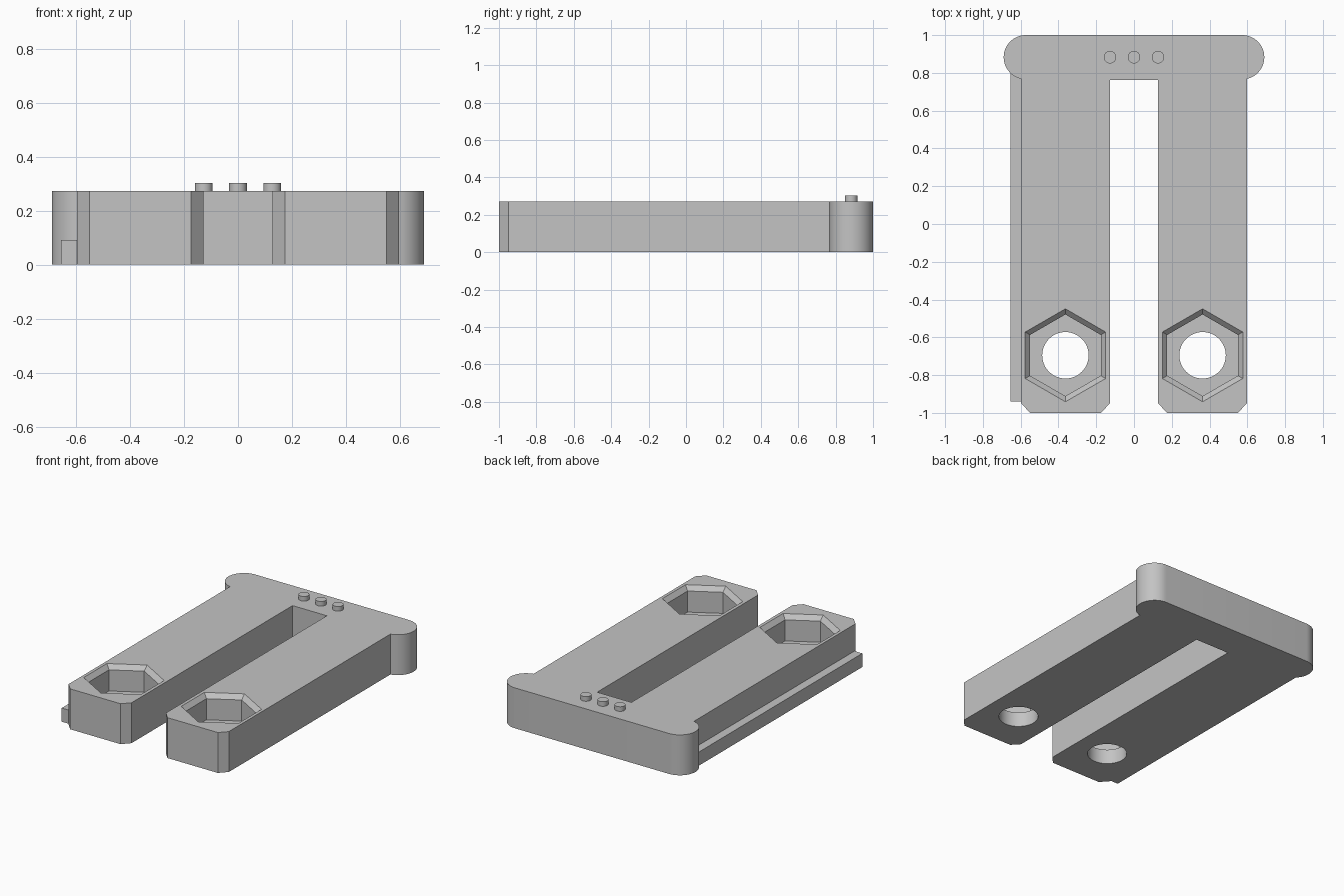
import bpy, bmesh
from math import sin, cos, pi, radians

cube = bpy.data.objects.get("Cube")
if cube:
    bpy.data.objects.remove(cube, do_unlink=True)

grey = bpy.data.materials.new("plain_grey")
grey.use_nodes = True
colour = (0.55, 0.55, 0.55, 1)
grey.diffuse_color = colour
grey.node_tree.nodes["Principled BSDF"].inputs["Base Color"].default_value = colour

HEIGHT = 0.272
FLOOR = 0.10      # floor thickness under the nut pockets
ARM_X, HOLE_Y = 0.363, -0.695


def arc(cx, cy, r, start, end, n):
    return [(cx + r * cos(start + (end - start) * i / n),
             cy + r * sin(start + (end - start) * i / n)) for i in range(n + 1)]


def ring(cx, cy, r, n, start=0.0):
    return arc(cx, cy, r, start, start + 2 * pi, n)[:-1]


def loft(name, layers):
    """Closed solid through a stack of (outline, z) layers."""
    bm = bmesh.new()
    loops = [[bm.verts.new((x, y, z)) for x, y in pts] for pts, z in layers]
    n = len(loops[0])
    for low, high in zip(loops, loops[1:]):
        for i in range(n):
            j = (i + 1) % n
            bm.faces.new((low[i], low[j], high[j], high[i]))
    bm.faces.new(loops[0][::-1])
    bm.faces.new(loops[-1])
    bmesh.ops.recalc_face_normals(bm, faces=bm.faces)
    mesh = bpy.data.meshes.new(name)
    bm.to_mesh(mesh)
    bm.free()
    mesh.materials.append(grey)
    ob = bpy.data.objects.new(name, mesh)
    bpy.context.collection.objects.link(ob)
    return ob


def activate(ob):
    bpy.ops.object.select_all(action='DESELECT')
    ob.select_set(True)
    bpy.context.view_layer.objects.active = ob


def smooth(ob):
    activate(ob)
    bpy.ops.object.shade_smooth_by_angle(angle=radians(30))


# Body: half outline of arm and rounded crossbar, mirrored to the other side
half = [(0.128, 0.763), (0.128, -0.95), (0.175, -1.0), (0.55, -1.0),
        (0.597, -0.95)]
half += arc(0.573, 0.883, 0.117, radians(-78), pi / 2, 24)
outline = half + [(-x, y) for x, y in reversed(half)]
body = loft("forked_body", [(outline, 0), (outline, HEIGHT)])

# Hexagonal pockets with a bevelled rim, and round holes through the floor
for side, x in (("right", -ARM_X), ("left", ARM_X)):
    inner = ring(x, HOLE_Y, 0.216, 6, pi / 2)
    outer = ring(x, HOLE_Y, 0.246, 6, pi / 2)
    over = ring(x, HOLE_Y, 0.276, 6, pi / 2)
    hole = ring(x, HOLE_Y, 0.123, 48)
    cutters = [
        loft(side + "_pocket_cutter", [(inner, FLOOR), (inner, HEIGHT - 0.03),
                                       (outer, HEIGHT), (over, HEIGHT + 0.03)]),
        loft(side + "_hole_cutter", [(hole, -0.1), (hole, FLOOR + 0.05)]),
    ]
    for cutter in cutters:
        cutter.hide_render = True
        activate(body)
        cut = body.modifiers.new("cut", 'BOOLEAN')
        cut.operation = 'DIFFERENCE'
        cut.solver = 'EXACT'
        cut.object = cutter
        bpy.ops.object.modifier_apply(modifier=cut.name)
        bpy.data.objects.remove(cutter, do_unlink=True)
smooth(body)

# Guide rail along the foot of the right arm
rail = [(-0.655, -0.94), (-0.597, -0.94), (-0.597, 0.82), (-0.655, 0.82)]
loft("guide_rail", [(rail, 0), (rail, 0.092)])

# Three small pegs on the crossbar
for name, x in (("right_peg", -0.127), ("middle_peg", 0), ("left_peg", 0.127)):
    circle = ring(x, 0.883, 0.033, 32)
    smooth(loft(name, [(circle, HEIGHT - 0.01), (circle, 0.303)]))
